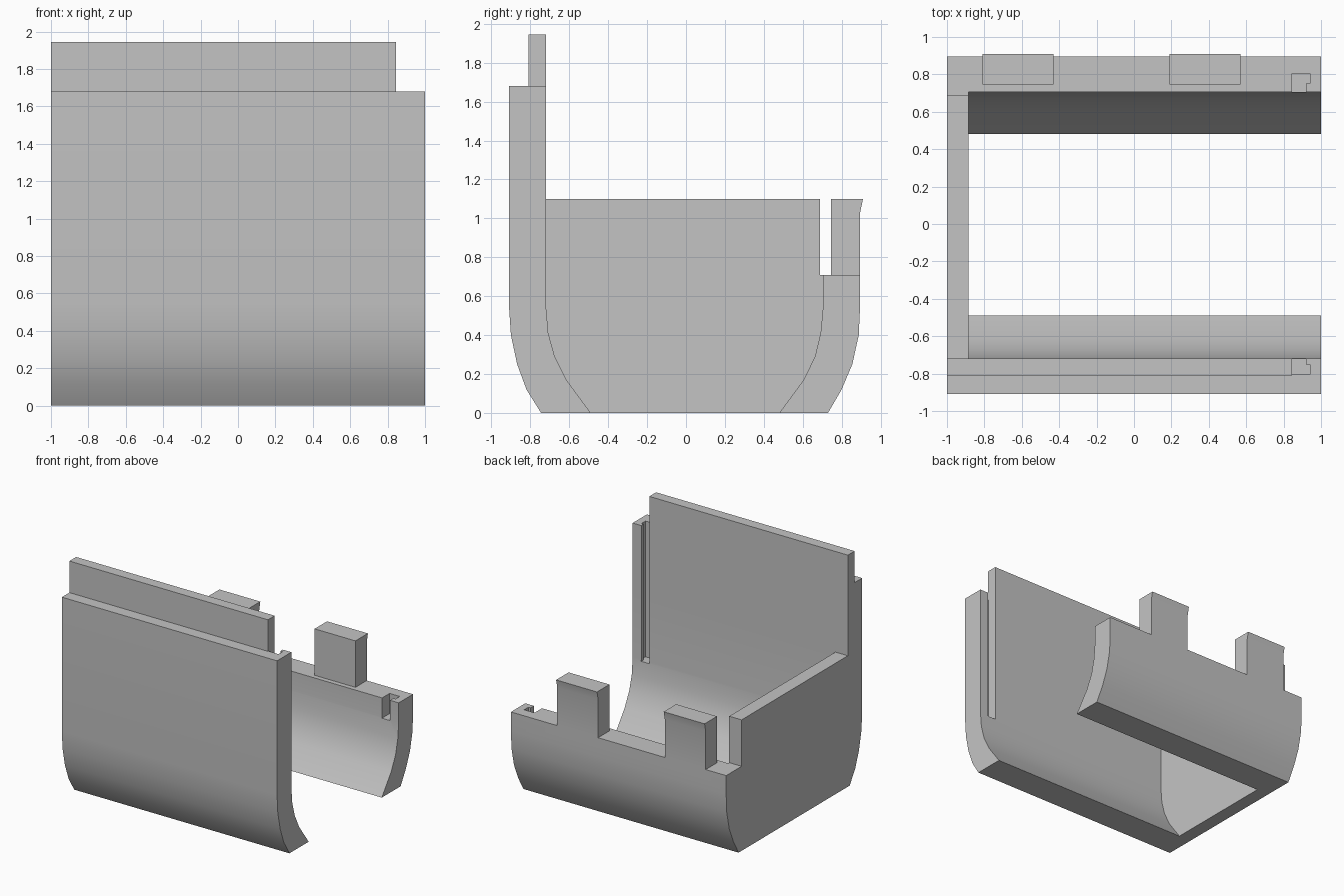
import bpy, bmesh, math
from mathutils import Vector

cube = bpy.data.objects.get("Cube")
if cube:
    bpy.data.objects.remove(cube, do_unlink=True)

grey = bpy.data.materials.new("plain grey")
grey.use_nodes = True
grey.diffuse_color = (0.55, 0.55, 0.55, 1)
grey.node_tree.nodes["Principled BSDF"].inputs["Base Color"].default_value = grey.diffuse_color


def prism(name, outline, axis, start, end):
    """Extrude an outline along x (points are y, z) or z (points are x, y)."""
    bm = bmesh.new()
    if axis == "x":
        pts, move = [(start, a, b) for a, b in outline], Vector((end - start, 0, 0))
    else:
        pts, move = [(a, b, start) for a, b in outline], Vector((0, 0, end - start))
    face = bm.faces.new([bm.verts.new(p) for p in pts])
    new = bmesh.ops.extrude_face_region(bm, geom=[face])["geom"]
    bmesh.ops.translate(bm, vec=move, verts=[v for v in new if isinstance(v, bmesh.types.BMVert)])
    bmesh.ops.recalc_face_normals(bm, faces=bm.faces)
    mesh = bpy.data.meshes.new(name)
    bm.to_mesh(mesh)
    bm.free()
    mesh.materials.append(grey)
    obj = bpy.data.objects.new(name, mesh)
    bpy.context.collection.objects.link(obj)
    return obj


def combine(target, other, operation):
    """Apply a boolean and remove the helper."""
    mod = target.modifiers.new("boolean", "BOOLEAN")
    mod.operation, mod.solver, mod.object = operation, "EXACT", other
    bpy.context.view_layer.objects.active = target
    bpy.ops.object.modifier_apply(modifier=mod.name)
    bpy.data.objects.remove(other, do_unlink=True)


# Solid body: tall front wall with lip, end wall height, low rear wall
front_curve = [(-0.91, 0.55), (-0.9, 0.4), (-0.868, 0.25), (-0.82, 0.12), (-0.745, 0)]
rear_curve = [(0.73, 0), (0.8, 0.12), (0.855, 0.25), (0.888, 0.4), (0.895, 0.55)]
body = prism("curved_housing", [(-0.72, 1.1), (-0.72, 1.945), (-0.81, 1.945), (-0.81, 1.68),
             (-0.91, 1.68)] + front_curve + rear_curve
             + [(0.895, 0.71), (0.69, 0.71), (0.69, 1.1)], "x", -1, 1)

# Cavity open at the bottom, the top and the left end
front_inner = [(-0.72, 0.55), (-0.708, 0.41), (-0.675, 0.29), (-0.615, 0.17), (-0.49, 0)]
rear_inner = [(0.48, 0), (0.605, 0.17), (0.663, 0.29), (0.692, 0.41), (0.705, 0.55)]
cavity = prism("cavity_cutter", [(-0.72, 2.2)] + front_inner + [(-0.49, -0.2), (0.48, -0.2)]
               + rear_inner + [(0.705, 2.2)], "x", -0.885, 1.2)
combine(body, cavity, "DIFFERENCE")

# The lip stops short of the left end
lip_end = prism("lip_cutter", [(-1.1, 1.68), (-0.6, 1.68), (-0.6, 2.2), (-1.1, 2.2)], "x", 0.845, 1.2)
combine(body, lip_end, "DIFFERENCE")

# Hooked slots in both long walls
hook = [(0.845, 0.6), (0.845, 0.805), (0.94, 0.805), (0.94, 0.75), (0.92, 0.75), (0.92, 0.6)]
for side, top in ((-1, 1.9), (1, 0.9)):
    slot = prism("slot_cutter", [(x, side * y) for x, y in hook], "z", 0.54, top)
    combine(body, slot, "DIFFERENCE")

# Two clip tabs with a small outward lip on the rear wall
tab_profile = [(0.745, 0.65), (0.895, 0.65), (0.895, 1.03), (0.91, 1.1), (0.745, 1.1)]
for x in (-0.81, 0.19):
    combine(body, prism("clip_tab", tab_profile, "x", x, x + 0.38), "UNION")

# Smooth curves, sharp corners
bpy.ops.object.select_all(action="DESELECT")
body.select_set(True)
bpy.context.view_layer.objects.active = body
bpy.ops.object.shade_smooth_by_angle(angle=math.radians(25))
